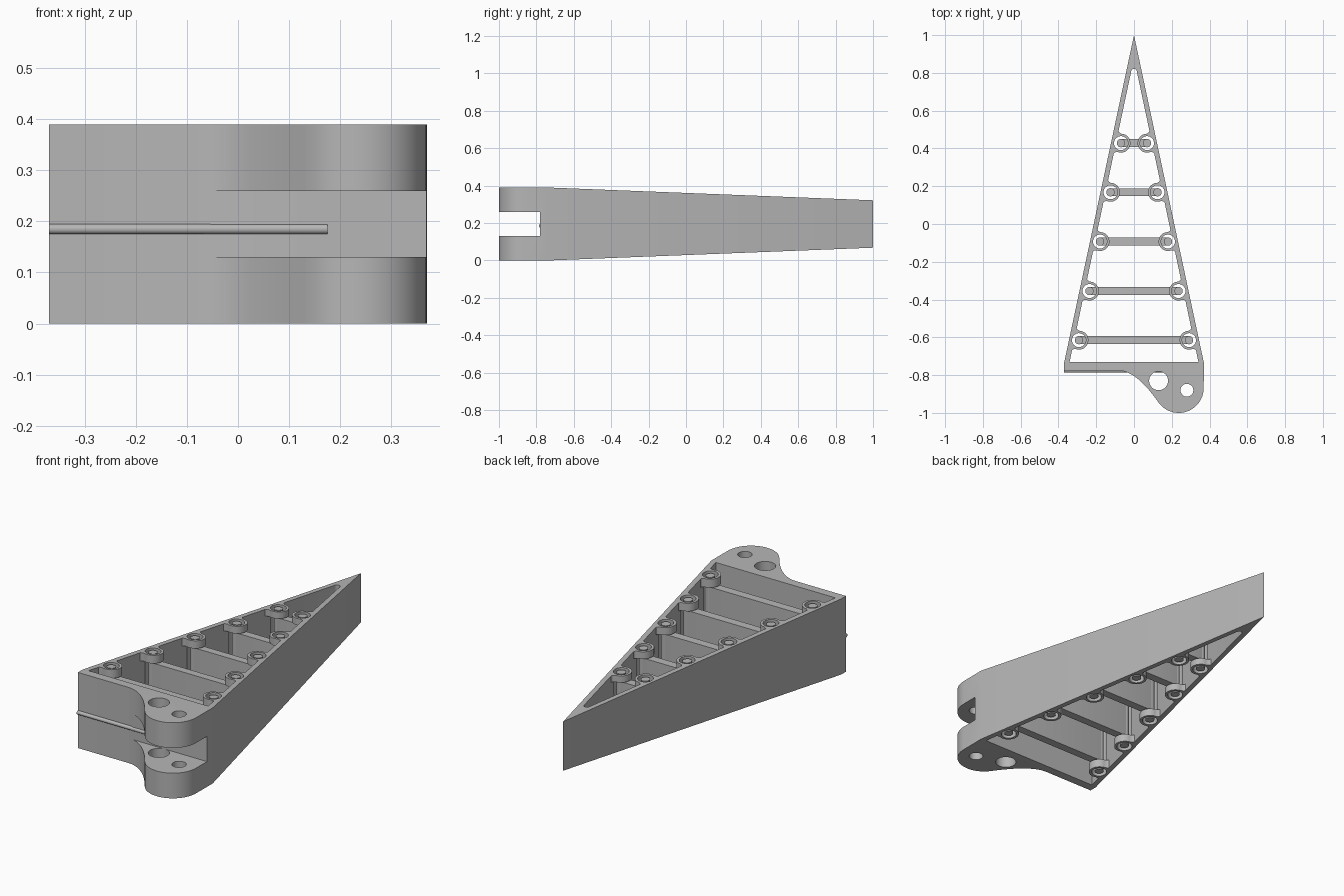
import bpy, bmesh, math
from mathutils import Vector

if "Cube" in bpy.data.objects:
    bpy.data.objects.remove(bpy.data.objects["Cube"])

HEIGHT, MID = 0.39, 0.195
BASE_Y = -0.735           # where the taper starts
HALF_WIDTH = 0.37
SLOPE = HALF_WIDTH / (1 - BASE_Y)

grey = bpy.data.materials.new("matte grey")
grey.use_nodes = True
grey.diffuse_color = (0.47, 0.47, 0.47, 1)
grey.node_tree.nodes["Principled BSDF"].inputs["Base Color"].default_value = grey.diffuse_color


def prism(name, outline, low=0.0, high=HEIGHT):
    """Extrude a flat outline between two heights."""
    bm = bmesh.new()
    face = bm.faces.new([bm.verts.new((x, y, low)) for x, y in outline])
    top = bmesh.ops.extrude_face_region(bm, geom=[face])
    moved = [v for v in top["geom"] if isinstance(v, bmesh.types.BMVert)]
    bmesh.ops.translate(bm, verts=moved, vec=(0, 0, high - low))
    bmesh.ops.recalc_face_normals(bm, faces=bm.faces)
    mesh = bpy.data.meshes.new(name)
    bm.to_mesh(mesh)
    bm.free()
    mesh.materials.append(grey)
    obj = bpy.data.objects.new(name, mesh)
    bpy.context.collection.objects.link(obj)
    return obj


def arc(cx, cy, r, start, end, steps):
    angles = [math.radians(start + (end - start) * i / steps) for i in range(steps + 1)]
    return [(cx + r * math.cos(a), cy + r * math.sin(a)) for a in angles]


def circle(cx, cy, r, steps=32):
    return arc(cx, cy, r, 0, 360, steps)[:-1]


def cutter(outline, low=-0.1, high=0.5):
    obj = prism("cutter", outline, low, high)
    obj.hide_render = True
    return obj


def cut(obj, tools):
    bpy.context.view_layer.objects.active = obj
    for tool in tools:
        mod = obj.modifiers.new("cut", "BOOLEAN")
        mod.operation, mod.solver, mod.object = "DIFFERENCE", "EXACT", tool
        bpy.ops.object.modifier_apply(modifier=mod.name)


def finish(obj):
    """Thin the part towards the tip, then smooth its round faces."""
    bm = bmesh.new()
    bm.from_mesh(obj.data)
    bmesh.ops.bisect_plane(bm, geom=bm.verts[:] + bm.edges[:] + bm.faces[:], dist=1e-5,
                           plane_co=(0, BASE_Y, 0), plane_no=(0, 1, 0))
    for v in bm.verts:
        t = max(0, (v.co.y - BASE_Y) / (1 - BASE_Y))
        v.co.z = MID + (v.co.z - MID) * (1 - 0.35 * t)
    bm.to_mesh(obj.data)
    bm.free()
    bpy.ops.object.select_all(action="DESELECT")
    obj.select_set(True)
    bpy.context.view_layer.objects.active = obj
    bpy.ops.object.shade_smooth_by_angle(angle=math.radians(30))


# Wedge body with a rounded hinge lug at the front
start, bend, end = Vector((-0.085, -0.775)), Vector((0.012, -0.775)), Vector((0.129, -0.944))
swoop = [tuple(start * (1 - t) ** 2 + bend * 2 * t * (1 - t) + end * t * t)
         for t in (i / 16 for i in range(16))]
outline = ([(0, 1), (-HALF_WIDTH, BASE_Y), (-HALF_WIDTH, -0.775)] + swoop
           + arc(0.237, -0.868, 0.132, 215, 360, 24) + [(HALF_WIDTH, BASE_Y)])
body = prism("wedge_body", outline)

# Through cavity with a rounded tip, hinge slot and lug holes
cavity = cutter([(-0.341, -0.73), (0.341, -0.73)] + arc(0, 0.806, 0.015, 12, 168, 10))
slot = cutter([(-1, -1.2), (1, -1.2), (1, -0.78), (-1, -0.78)], 0.13, 0.26)
large_hole = cutter(circle(0.13, -0.83, 0.05))
small_hole = cutter(circle(0.28, -0.88, 0.034))
tools = [cavity, slot, large_hole, small_hole]

# Cross ribs with pins turning in collars along the walls
parts = [body]
lean = math.atan(SLOPE)
for row, y in enumerate((-0.615, -0.355, -0.093, 0.168, 0.428), 1):
    x = SLOPE * (1 - y) - 0.053
    rib = arc(x, y, 0.021, -90, 90, 12) + arc(-x, y, 0.021, 90, 270, 12)
    parts.append(prism(f"cross_rib_{row}", rib, 0.055, HEIGHT - 0.055))
    for side, label in ((1, "left"), (-1, "right")):
        out = Vector((side * math.cos(lean), math.sin(lean)))
        along = Vector((-side * math.sin(lean), math.cos(lean)))
        centre = Vector((side * x, y))
        pocket = cutter(circle(side * x, y, 0.037))
        tools.append(pocket)
        parts.append(prism(f"{label}_pin_{row}", circle(side * x, y, 0.022, 24), 0.005, HEIGHT - 0.005))
        # Collar flares out where it meets the wall
        flat = [(0.066, 0.03), (0.054, 0.021)] + arc(0, 0, 0.05, 10, -190, 24) + [(-0.054, 0.021), (-0.066, 0.03)]
        shape = [tuple(centre + along * a + out * b) for a, b in flat]
        for level, low in (("lower", 0), ("upper", HEIGHT - 0.045)):
            collar = prism(f"{label}_{level}_collar_{row}", shape, low, low + 0.045)
            cut(collar, [pocket])
            parts.append(collar)

cut(body, tools)
for tool in tools:
    bpy.data.objects.remove(tool)

# Thin bead across the front face
bead = prism("front_bead", circle(0, 0, 0.01, 16), -HALF_WIDTH, 0.175)
for v in bead.data.vertices:
    a, b, length = v.co
    v.co = (length, -0.777 + a, 0.185 + b)
parts.append(bead)

for part in parts:
    finish(part)
